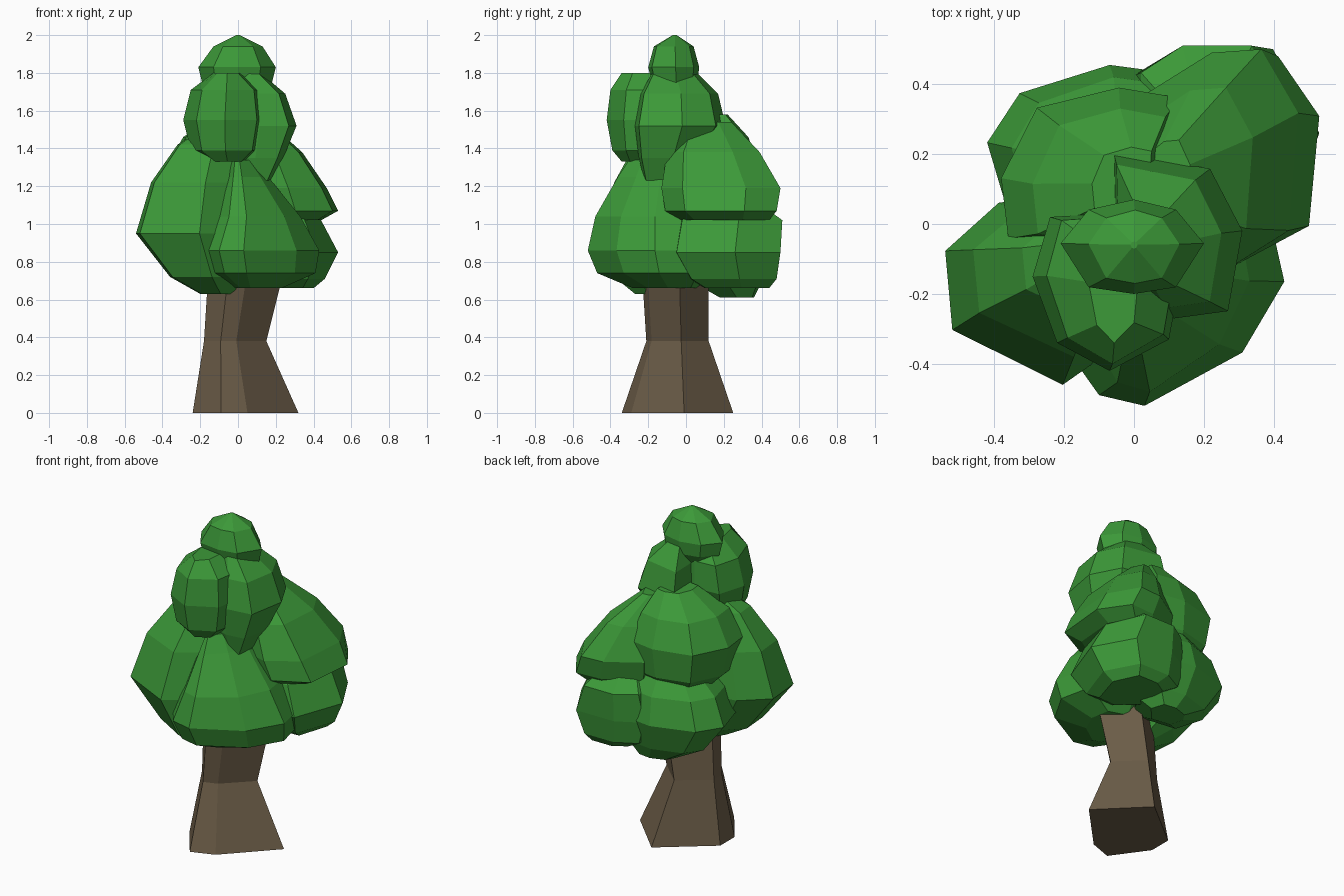
import bpy, bmesh


def material(name, rgb):
    m = bpy.data.materials.new(name)
    m.diffuse_color = (*rgb, 1)
    return m


leaf = material("leaf_green", (0.045, 0.32, 0.04))
bark = material("bark_brown", (0.15, 0.11, 0.065))


def loft(name, mat, outline, rings):
    """Stack copies of a plan outline, each fitted to (z, xmin, xmax, ymin, ymax)."""
    xs, ys = zip(*outline)
    fit = lambda q, s, lo, hi: lo + (hi - lo) * (q - min(s)) / (max(s) - min(s))
    n = len(outline)
    bm = bmesh.new()
    loops = [[bm.verts.new((fit(x, xs, x0, x1), fit(y, ys, y0, y1), z)) for x, y in outline]
             for z, x0, x1, y0, y1 in rings]
    for lo, hi in zip(loops, loops[1:]):
        for i in range(n):
            j = (i + 1) % n
            bm.faces.new((lo[i], lo[j], hi[j], hi[i]))
    bm.faces.new(loops[0][::-1])
    bm.faces.new(loops[-1])
    bmesh.ops.recalc_face_normals(bm, faces=bm.faces)
    me = bpy.data.meshes.new(name)
    bm.to_mesh(me)
    bm.free()
    me.materials.append(mat)
    ob = bpy.data.objects.new(name, me)
    bpy.context.collection.objects.link(ob)
    return ob


# Flared, pinched trunk
loft("trunk", bark,
     [(-0.09, -0.34), (0.05, -0.29), (0.32, -0.01), (0.06, 0.25), (-0.24, 0.01), (-0.24, -0.13)], [
         (0.00, -0.24, 0.32, -0.34, 0.25),
         (0.38, -0.18, 0.15, -0.21, 0.12),
         (0.70, -0.16, 0.23, -0.23, 0.12),
         (0.85, -0.14, 0.20, -0.20, 0.12)])

# Crown tip
loft("crown_tip", leaf,
     [(-0.21, -0.06), (-0.13, -0.19), (0, -0.21), (0.12, -0.19), (0.2, -0.06), (0.12, 0.04), (0, 0.07), (-0.13, 0.04)], [
         (1.68, -0.12, 0.12, -0.14, 0.02),
         (1.75, -0.19, 0.18, -0.18, 0.06),
         (1.83, -0.21, 0.20, -0.20, 0.07),
         (1.94, -0.13, 0.13, -0.17, 0.04),
         (2.00, -0.01, 0.01, -0.07, -0.05)])

# Upper clumps
loft("upper_front_clump", leaf,
     [(-0.29, -0.15), (-0.22, -0.34), (-0.07, -0.42), (0.1, -0.33), (0.13, -0.17), (0.07, 0), (-0.08, 0.03), (-0.24, 0.02)], [
         (1.33, -0.15, 0.03, -0.34, -0.12),
         (1.39, -0.25, 0.10, -0.39, -0.03),
         (1.55, -0.29, 0.13, -0.42, 0.03),
         (1.71, -0.25, 0.11, -0.40, 0.02),
         (1.80, -0.13, 0.01, -0.34, -0.05)])
loft("upper_right_clump", leaf,
     [(-0.05, 0.2), (-0.04, -0.2), (0.12, -0.26), (0.27, -0.24), (0.31, -0.02), (0.22, 0.15)], [
         (1.23, 0.04, 0.17, -0.22, -0.02),
         (1.35, -0.04, 0.24, -0.25, 0.10),
         (1.52, -0.06, 0.31, -0.27, 0.21),
         (1.69, -0.05, 0.25, -0.24, 0.17),
         (1.80, 0.00, 0.12, -0.18, 0.06)])

# Middle clumps
loft("middle_back_left_clump", leaf,
     [(-0.38, 0.12), (-0.36, -0.06), (-0.1, -0.1), (0.1, 0.1), (0.12, 0.36), (-0.05, 0.39), (-0.28, 0.33)], [
         (1.00, -0.22, 0.02, 0.05, 0.29),
         (1.12, -0.34, 0.10, -0.05, 0.37),
         (1.30, -0.38, 0.13, -0.08, 0.39),
         (1.46, -0.29, 0.09, -0.06, 0.33),
         (1.58, -0.12, 0.05, 0.03, 0.22)])
loft("middle_back_right_clump", leaf,
     [(0.0, 0.2), (0.03, -0.05), (0.3, -0.11), (0.5, 0.0), (0.53, 0.33), (0.41, 0.51), (0.25, 0.5), (0.03, 0.38)], [
         (1.02, 0.08, 0.44, -0.04, 0.44),
         (1.07, 0.01, 0.53, -0.11, 0.48),
         (1.19, 0.00, 0.47, -0.13, 0.50),
         (1.38, 0.00, 0.34, -0.10, 0.39),
         (1.54, 0.02, 0.16, 0.00, 0.24)])
loft("left_clump", leaf,
     [(-0.53, -0.07), (-0.51, -0.3), (-0.2, -0.46), (0.02, -0.3), (0.02, 0.0), (-0.2, 0.1), (-0.38, 0.07)], [
         (0.63, -0.20, -0.02, -0.27, -0.02),
         (0.72, -0.36, 0.01, -0.38, 0.05),
         (0.95, -0.54, 0.02, -0.46, 0.09),
         (1.22, -0.46, 0.02, -0.38, 0.06),
         (1.42, -0.32, 0.00, -0.27, 0.02),
         (1.48, -0.23, -0.04, -0.19, 0.00)])

# Lower skirt of clumps
loft("lower_front_clump", leaf,
     [(-0.23, -0.3), (-0.1, -0.48), (0.03, -0.51), (0.31, -0.36), (0.43, -0.16), (0.38, 0.06), (0.1, 0.13), (-0.15, 0.05)], [
         (0.66, -0.04, 0.23, -0.28, 0.06),
         (0.74, -0.19, 0.41, -0.47, 0.13),
         (0.86, -0.23, 0.43, -0.52, 0.13),
         (1.04, -0.14, 0.33, -0.48, 0.10),
         (1.25, -0.07, 0.16, -0.36, 0.05),
         (1.34, -0.04, 0.08, -0.30, 0.00)])
loft("lower_back_right_clump", leaf,
     [(0.53, 0.26), (0.42, -0.05), (0.2, -0.06), (0.0, 0.1), (0.0, 0.42), (0.15, 0.5), (0.4, 0.5)], [
         (0.66, 0.12, 0.40, 0.10, 0.44),
         (0.71, 0.03, 0.46, 0.02, 0.48),
         (0.85, -0.01, 0.53, -0.06, 0.50),
         (1.02, 0.02, 0.44, -0.03, 0.51),
         (1.13, 0.12, 0.32, 0.08, 0.36)])
loft("lower_back_left_clump", leaf,
     [(-0.42, 0.24), (-0.33, 0.38), (-0.08, 0.46), (0.14, 0.43), (0.22, 0.2), (0.0, -0.05), (-0.35, 0.0)], [
         (0.61, -0.12, 0.10, 0.18, 0.36),
         (0.69, -0.29, 0.18, 0.04, 0.40),
         (0.86, -0.42, 0.24, -0.06, 0.455),
         (1.02, -0.35, 0.20, -0.05, 0.42),
         (1.13, -0.22, 0.10, 0.02, 0.34)])
